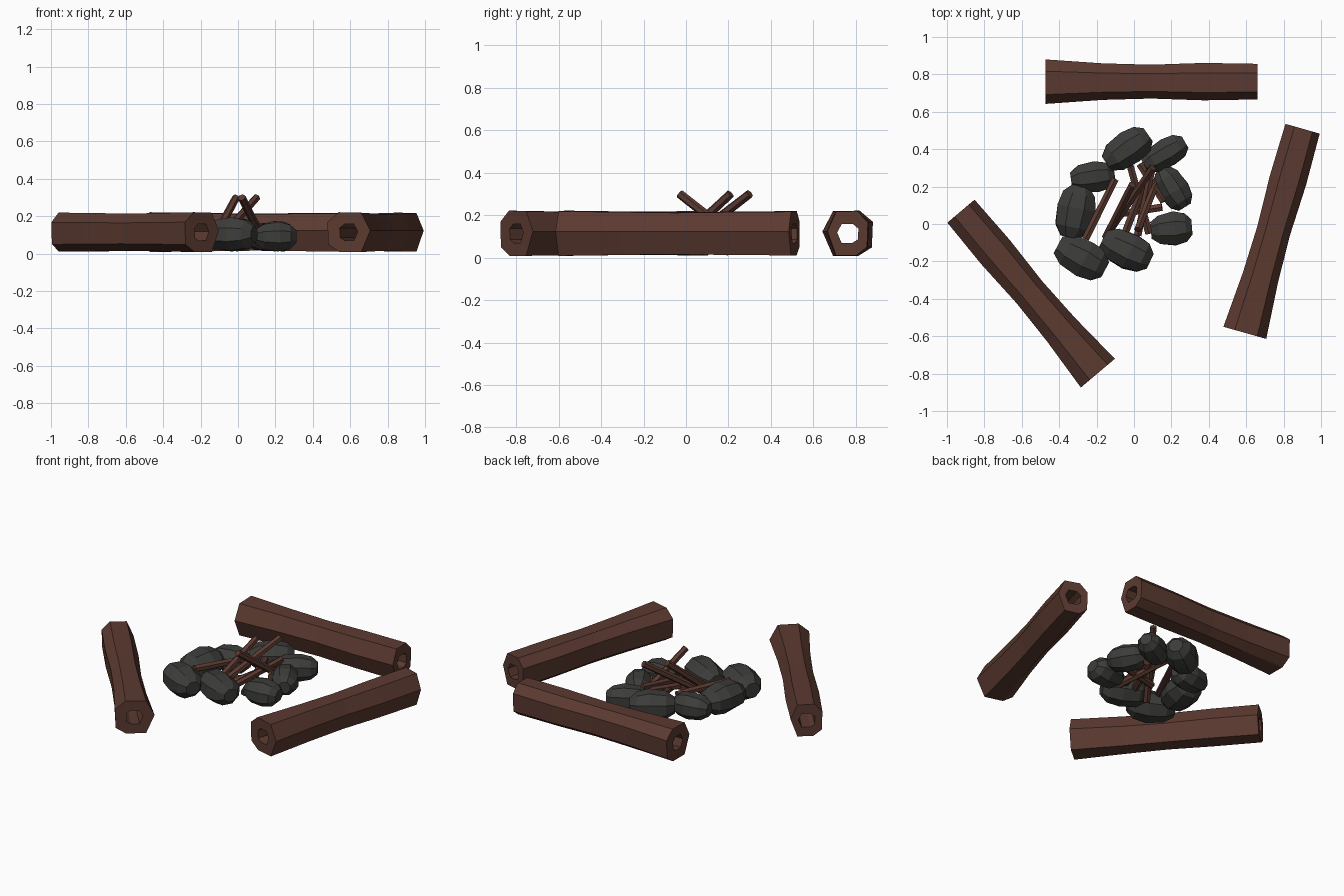
import bpy, bmesh, math, random
from mathutils import Vector, Matrix

if "Cube" in bpy.data.objects:
    bpy.data.objects.remove(bpy.data.objects["Cube"])

random.seed(4)


def material(name, color):
    m = bpy.data.materials.new(name)
    m.diffuse_color = (*color, 1)
    m.use_nodes = True
    m.node_tree.nodes["Principled BSDF"].inputs["Base Color"].default_value = m.diffuse_color
    return m


BROWN = material("bark_brown", (0.105, 0.042, 0.03))
GREY = material("stone_grey", (0.045, 0.045, 0.042))


def make(name, bm, mat):
    bmesh.ops.recalc_face_normals(bm, faces=bm.faces)
    me = bpy.data.meshes.new(name)
    bm.to_mesh(me)
    bm.free()
    me.materials.append(mat)
    ob = bpy.data.objects.new(name, me)
    bpy.context.collection.objects.link(ob)
    return ob


def bridge(bm, a, b):
    n = len(a)
    for i in range(n):
        j = (i + 1) % n
        bm.faces.new((a[i], a[j], b[j], b[i]))


# Seating logs: hollow seven-sided tubes, waisted in the middle
SECTION = [(-.12, .01), (-.07, .105), (.055, .108), (.118, .055),
           (.113, -.065), (.05, -.105), (-.07, -.105)]
STATIONS = [(-.567, 1, 1), (-.26, .82, .96), (.0, .76, .93), (.28, .84, .96), (.567, .80, .98)]


def log(name, wide, narrow):
    bm = bmesh.new()
    outer = [[bm.verts.new((x, y * sy, z * sz)) for y, z in SECTION] for x, sy, sz in STATIONS]
    inner = [[bm.verts.new((x, y * .42, z * .42)) for y, z in SECTION] for x in (-.567, .567)]
    for a, b in zip(outer, outer[1:]):
        bridge(bm, a, b)
    bridge(bm, *inner)
    bridge(bm, outer[0], inner[0])
    bridge(bm, outer[-1], inner[1])
    ob = make(name, bm, BROWN)
    w, n = Vector(wide), Vector(narrow)
    mid, d = (w + n) / 2, n - w
    ob.location = (mid.x, mid.y, .113)
    ob.rotation_euler.z = math.atan2(d.y, d.x)


log("back_log", (-.475, .762), (.66, .762))
log("right_log", (.592, -.58), (.90, .508))
log("left_log", (-.195, -.797), (-.925, .067))


# Fire ring stones: faceted pebbles with blunt ends
def stone(name, x, y, yaw, length, width, height):
    bm = bmesh.new()
    rings = []
    for t, r in ((-1, .5), (-.6, .88), (.15, 1), (.7, .84), (1, .45)):
        ring = []
        for k in range(8):
            a = math.radians(22.5 + 45 * k)
            j = random.uniform(1.0, 1.08)
            ring.append(bm.verts.new((t * length / 2, r * j * width / 2 * math.cos(a),
                                      r * j * height / 2 * math.sin(a))))
        rings.append(ring)
    for a, b in zip(rings, rings[1:]):
        bridge(bm, a, b)
    bm.faces.new(rings[0])
    bm.faces.new(rings[-1])
    ob = make(name, bm, GREY)
    ob.location = (x, y, .01 + height / 2)
    ob.rotation_euler.z = math.radians(yaw)


STONES = [(-.035, .40, 35, .27, .19, .185), (.165, .375, 30, .25, .16, .16),
          (.21, .19, -58, .235, .17, .165), (.20, -.025, 5, .22, .185, .16),
          (-.04, -.14, -25, .28, .20, .185), (-.28, -.178, -28, .285, .21, .185),
          (-.312, .065, 78, .28, .215, .185), (-.22, .25, 8, .235, .17, .16)]
for i, s in enumerate(STONES):
    stone(f"ring_stone_{i + 1}", *s)


# Kindling sticks: thin six-sided rods piled inside the ring
def stick(name, a, b, r=.021):
    a, b = Vector(a), Vector(b)
    d = b - a
    bm = bmesh.new()
    bmesh.ops.create_cone(bm, cap_ends=True, segments=6, radius1=r * 1.1, radius2=r, depth=d.length,
                          matrix=Matrix.Translation((a + b) / 2) @ d.to_track_quat('Z', 'Y').to_matrix().to_4x4())
    make(name, bm, BROWN)


STICKS = [((-.14, -.05, .03), (.10, .30, .30)), ((.15, .30, .04), (.02, -.03, .30)),
          ((-.15, -.07, .04), (-.01, .21, .30)), ((-.26, -.08, .14), (-.10, .24, .13)),
          ((.02, -.06, .10), (.10, .31, .15)), ((.08, -.05, .06), (-.02, .31, .12)),
          ((-.06, -.08, .08), (.08, .28, .12)), ((.15, .09, .10), (-.10, .05, .08)),
          ((.16, .12, .12), (.03, .32, .10))]
for i, (a, b) in enumerate(STICKS):
    stick(f"kindling_stick_{i + 1}", a, b)
